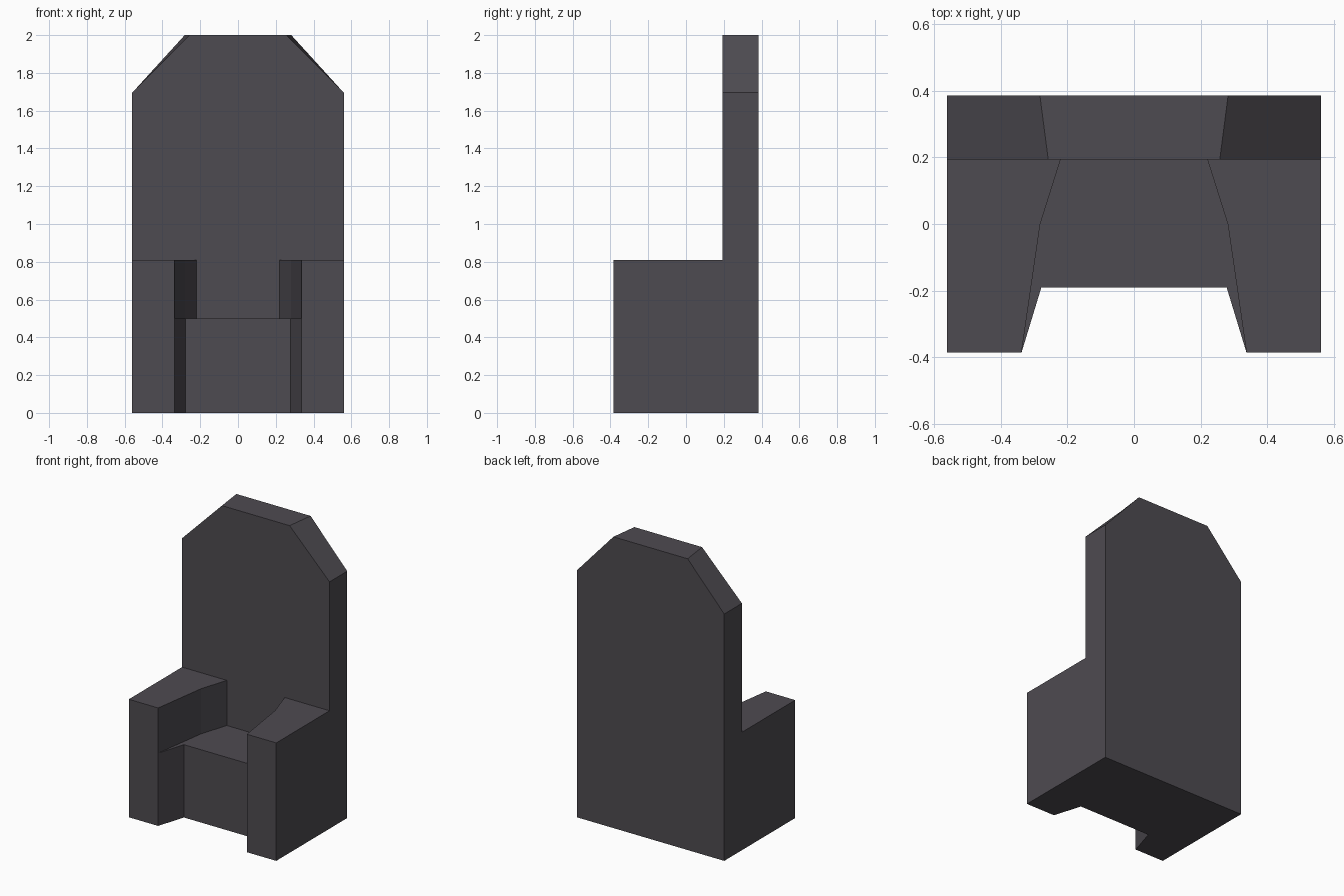
import bpy

if "Cube" in bpy.data.objects:
    bpy.data.objects.remove(bpy.data.objects["Cube"])

stone = bpy.data.materials.new("dark grey stone")
stone.diffuse_color = (0.076, 0.070, 0.082, 1)
stone.use_nodes = True
stone.node_tree.nodes["Principled BSDF"].inputs["Base Color"].default_value = stone.diffuse_color

W, D = 0.56, 0.385        # half width, half depth
BACK_Y = 0.193            # front of the backrest
SEAT_Z, ARM_Z, SHOULDER_Z, TOP_Z = 0.5, 0.81, 1.695, 2.0


def make(name, verts, faces):
    me = bpy.data.meshes.new(name)
    me.from_pydata(verts, [], faces)
    me.materials.append(stone)
    ob = bpy.data.objects.new(name, me)
    bpy.context.collection.objects.link(ob)
    return ob


def loft(name, a, b, cap_a=True, cap_b=True, skip=()):
    """Join two matching loops (a seen reversed), leaving out hidden sides."""
    n = len(a)
    faces = [(i, (i + 1) % n, n + (i + 1) % n, n + i)
             for i in range(n) if i not in skip]
    if cap_a:
        faces.append(tuple(reversed(range(n))))
    if cap_b:
        faces.append(tuple(range(n, 2 * n)))
    return make(name, a + b, faces)


def prism(name, outline, z0, z1, **kw):
    return loft(name, [(x, y, z0) for x, y in outline],
                [(x, y, z1) for x, y in outline], **kw)


# Lower block with recessed front between the arms
base = [(-W, -D), (-0.337, -D), (-0.278, -0.191), (0.278, -0.191),
        (0.337, -D), (W, -D), (W, D), (-W, D)]
prism("base", base, 0, SEAT_Z, cap_b=False)

# Seat surface, with slim ledges along the arms
seat = [(0.278, -0.191), (0.337, -D), (0.281, 0), (0.22, BACK_Y)]
seat += [(-x, y) for x, y in reversed(seat)]
make("seat", [(x, y, SEAT_Z) for x, y in seat], [tuple(range(len(seat)))])

# Armrests, bent on the inner side; open where they meet base and back
arm = [(0.337, -D), (W, -D), (W, BACK_Y), (0.22, BACK_Y), (0.281, 0)]
prism("right_armrest", arm, SEAT_Z, ARM_Z, cap_a=False, skip=(2,))
mirrored = [(-x, y) for x, y in reversed(arm)]
prism("left_armrest", mirrored, SEAT_Z, ARM_Z, cap_a=False, skip=(1,))


# Tall backrest with sloped shoulders
def back_loop(y, top):
    half = [(W, SEAT_Z), (W, SHOULDER_Z), (top, TOP_Z)]
    pts = half + [(-x, z) for x, z in reversed(half)]
    return [(x, y, z) for x, z in pts]


loft("backrest", back_loop(D, 0.282), back_loop(BACK_Y, 0.257), skip=(5,))
